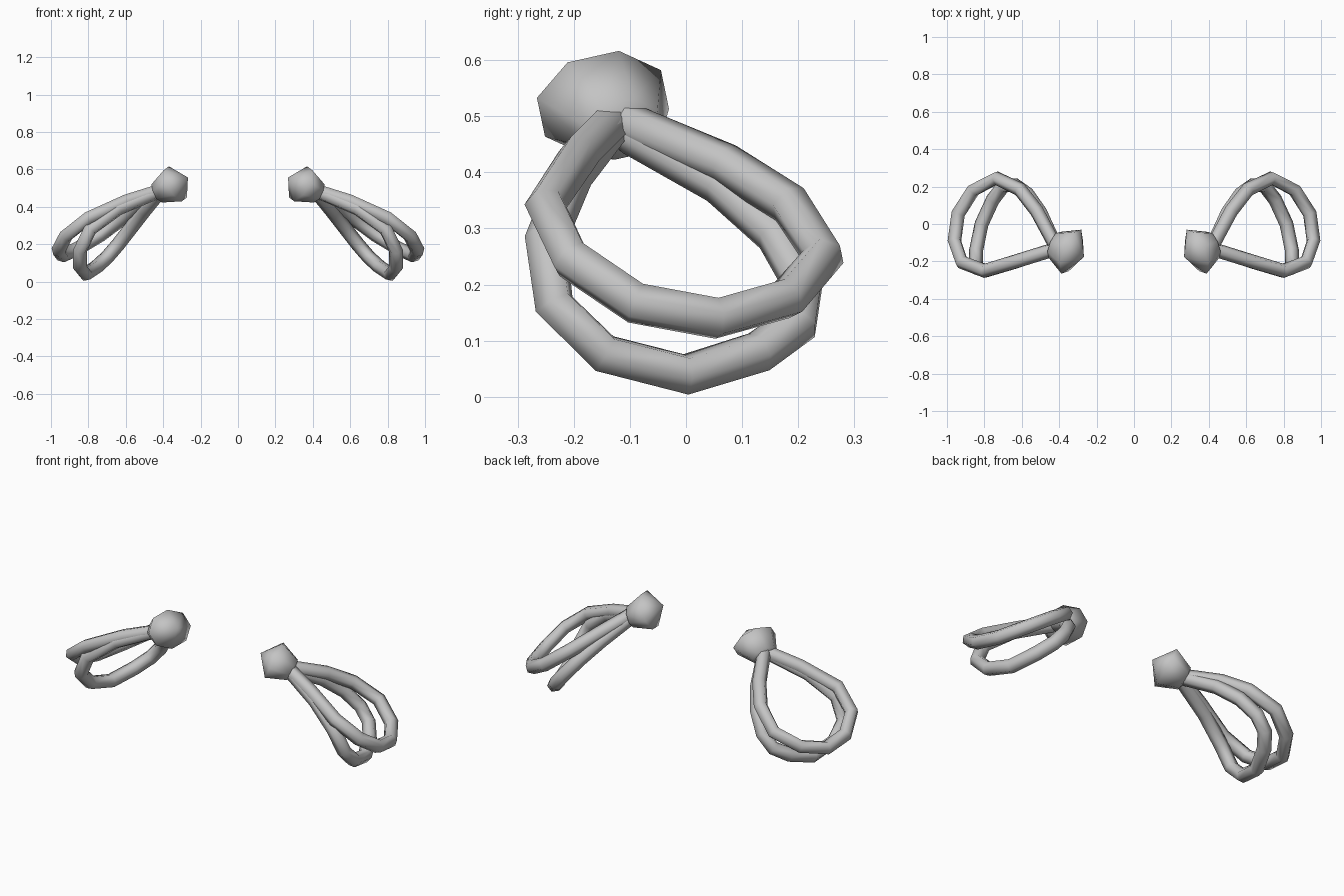
import bpy, bmesh, math
from mathutils import Vector

old = bpy.data.objects.get("Cube")
if old:
    bpy.data.objects.remove(old)

GREY = (0.55, 0.55, 0.55, 1)
mat = bpy.data.materials.new("light_grey")
mat.use_nodes = True
mat.diffuse_color = GREY
mat.node_tree.nodes["Principled BSDF"].inputs["Base Color"].default_value = GREY

# Loop paths on the left side; both start and end inside the knob
OUTER = [(.38, -.125, .50), (.43, -.10, .485), (.52, .07, .415), (.61, .185, .343),
         (.735, .245, .25), (.86, .18, .175), (.94, .055, .14), (.96, -.09, .167),
         (.92, -.205, .245), (.80, -.25, .34), (.60, -.19, .43), (.44, -.14, .48), (.38, -.13, .50)]
LOWER = [(.38, -.125, .495), (.43, -.09, .465), (.50, .06, .38), (.57, .16, .29),
         (.64, .21, .20), (.70, .20, .13), (.755, .13, .08), (.815, 0, .04),
         (.845, -.145, .077), (.845, -.235, .165), (.79, -.25, .28), (.64, -.205, .39),
         (.44, -.14, .475), (.38, -.13, .495)]


def add_object(name, data):
    ob = bpy.data.objects.new(name, data)
    data.materials.append(mat)
    bpy.context.collection.objects.link(ob)
    return ob


def add_loop(name, path, side):
    """Six-sided tube along a path."""
    cu = bpy.data.curves.new(name, "CURVE")
    cu.dimensions = "3D"
    cu.bevel_depth = 0.038
    cu.bevel_resolution = 1
    cu.use_fill_caps = True
    sp = cu.splines.new("POLY")
    sp.points.add(len(path) - 1)
    for p, (x, y, z) in zip(sp.points, path):
        p.co = (side * x, y, z, 1)
    sp.use_smooth = True
    add_object(name, cu)


def add_knob(name, side):
    """Eight-sided knob: blunt point inward, tapering outward to the loops."""
    centre = Vector((.335, -.148, .523))
    axis = Vector((.84, .34, -.42))
    u, v = Vector((-.049, .12, 0)), Vector((.04, .016, .094))
    bm = bmesh.new()

    def vert(p):
        return bm.verts.new((side * p.x, p.y, p.z))

    def ring(dist, size):
        angles = [math.radians(45 * i - 6) for i in range(8)]
        return [vert(centre + axis * dist + (u * math.cos(a) + v * math.sin(a)) * size)
                for a in angles]

    rim, neck = ring(0, 1), ring(.11, .58)
    tip, end = vert(centre - axis * .08), vert(centre + axis * .13)
    for i in range(8):
        j = (i + 1) % 8
        bm.faces.new((tip, rim[j], rim[i]))
        bm.faces.new((rim[i], rim[j], neck[j], neck[i]))
        bm.faces.new((neck[i], neck[j], end))
    bmesh.ops.recalc_face_normals(bm, faces=bm.faces)
    for f in bm.faces:
        f.smooth = True
    me = bpy.data.meshes.new(name)
    bm.to_mesh(me)
    bm.free()
    add_object(name, me)


# Mirrored pair
for label, side in (("left", 1), ("right", -1)):
    add_knob(label + "_knob", side)
    add_loop(label + "_outer_loop", OUTER, side)
    add_loop(label + "_lower_loop", LOWER, side)
